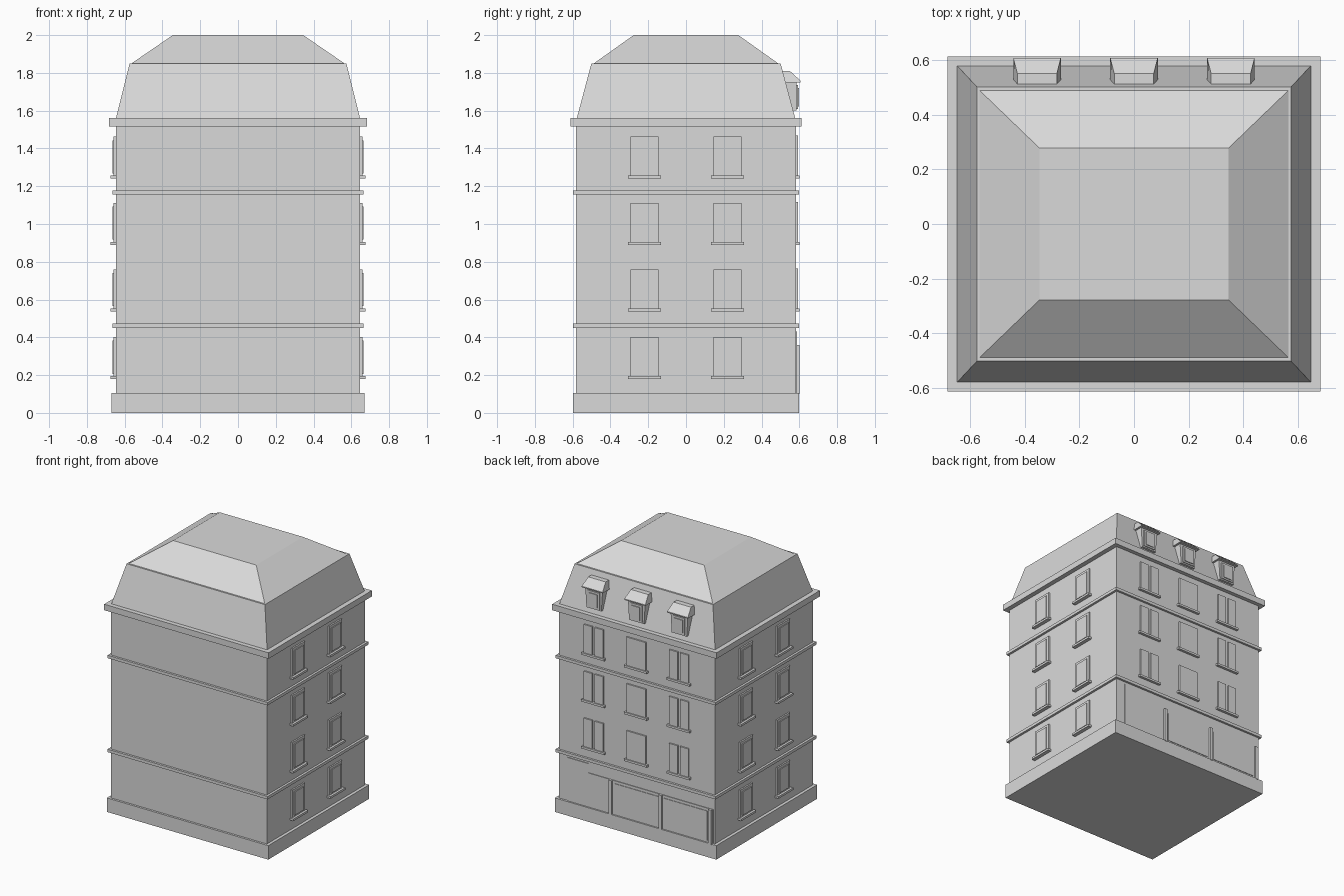
import bpy
import bmesh
from mathutils import Matrix, Vector

if "Cube" in bpy.data.objects:
    bpy.data.objects.remove(bpy.data.objects["Cube"], do_unlink=True)

stone = bpy.data.materials.new("light_grey_stone")
stone.use_nodes = True
GREY = (0.7, 0.7, 0.7, 1)
stone.diffuse_color = GREY
stone.node_tree.nodes["Principled BSDF"].inputs["Base Color"].default_value = GREY

WALL_X, WALL_Y = 0.647, 0.582
SILL_Z = [0.187, 0.545, 0.897, 1.248]


def finish(name, bm):
    bmesh.ops.recalc_face_normals(bm, faces=bm.faces)
    mesh = bpy.data.meshes.new(name)
    bm.to_mesh(mesh)
    bm.free()
    mesh.materials.append(stone)
    obj = bpy.data.objects.new(name, mesh)
    bpy.context.collection.objects.link(obj)
    return obj


def box(name, x, y, z):
    """Box from (low, high) ranges."""
    bm = bmesh.new()
    ranges = (x, y, z)
    centre = Vector([(a + b) / 2 for a, b in ranges])
    size = Vector([abs(b - a) for a, b in ranges])
    bmesh.ops.create_cube(bm, size=1, matrix=Matrix.Translation(centre) @ Matrix.Diagonal(size.to_4d()))
    return finish(name, bm)


def tier(name, bottom, top, z0, z1):
    """Centred block whose top may be smaller than its base."""
    bm = bmesh.new()
    bmesh.ops.create_cube(bm, size=2)
    for v in bm.verts:
        half, z = (top, z1) if v.co.z > 0 else (bottom, z0)
        v.co = (v.co.x * half[0], v.co.y * half[1], z)
    return finish(name, bm)


def prism(name, profile, half_widths, cx):
    """Side profile of (y, z) points, with a half width for each point."""
    bm = bmesh.new()
    left, right = [[bm.verts.new((cx + s * w, y, z)) for (y, z), w in zip(profile, half_widths)]
                   for s in (-1, 1)]
    bm.faces.new(left)
    bm.faces.new(right)
    for i in range(len(profile)):
        j = (i + 1) % len(profile)
        bm.faces.new((left[i], left[j], right[j], right[i]))
    return finish(name, bm)


# Main masses, string courses and cornice
tier("walls", (WALL_X, WALL_Y), (WALL_X, WALL_Y), 0.05, 1.53)
tier("plinth", (0.67, 0.598), (0.67, 0.598), 0, 0.105)
for name, z0, z1 in (("lower_band", 0.45, 0.472), ("upper_band", 1.155, 1.177)):
    tier(name, (0.664, 0.598), (0.664, 0.598), z0, z1)
tier("cornice", (0.682, 0.612), (0.682, 0.612), 1.515, 1.56)

# Two-pitch roof
tier("mansard_roof", (0.646, 0.578), (0.574, 0.501), 1.56, 1.85)
tier("upper_roof", (0.564, 0.488), (0.345, 0.277), 1.85, 2.0)

# Side windows: frame, raised pane and sill
for side, s in (("left", 1), ("right", -1)):
    for sill in SILL_Z:
        for cy in (-0.22, 0.22):
            def side_box(part, half, out, z):
                box(f"{side}_window_{part}", (s * (WALL_X - 0.01), s * out), (cy - half, cy + half), z)
            side_box("frame", 0.075, 0.658, (sill, sill + 0.215))
            side_box("pane", 0.055, 0.664, (sill + 0.02, sill + 0.195))
            side_box("sill", 0.0875, 0.675, (sill - 0.008, sill + 0.008))

# Rear windows: a single leaf in the middle, paired leaves either side
INNER = WALL_Y - 0.01
for sill in SILL_Z[1:]:
    for cx in (-0.354, 0, 0.354):
        box("rear_window_sill", (cx - 0.095, cx + 0.095), (INNER, 0.601), (sill - 0.008, sill + 0.008))
        z = (sill, sill + 0.22)
        if cx == 0:
            box("rear_window_leaf", (cx - 0.08, cx + 0.08), (INNER, 0.593), z)
        else:
            for s in (-1, 1):
                box("rear_window_leaf", (cx + s * 0.01, cx + s * 0.08), (INNER, 0.593), z)

# Shop front and door on the rear ground floor
box("shop_front", (-0.635, 0.4), (INNER, 0.587), (0.1, 0.36))
box("entrance_door", (0.4, 0.575), (INNER, 0.587), (0.1, 0.43))
for cx in (-0.617, -0.205, 0.21):
    box("shop_post", (cx - 0.012, cx + 0.012), (INNER, 0.602), (0.1, 0.36))
for cx in (-0.41, 0):
    box("shop_pane", (cx - 0.18, cx + 0.18), (INNER, 0.591), (0.12, 0.34))

# Dormers
for cx in (-0.354, 0, 0.354):
    prism("dormer_body", [(0.5, 1.6), (0.586, 1.6), (0.586, 1.76), (0.5, 1.76)],
          [0.062, 0.062, 0.072, 0.072], cx)
    prism("dormer_roof", [(0.49, 1.75), (0.607, 1.75), (0.607, 1.758), (0.55, 1.81), (0.49, 1.81)],
          [0.087, 0.087, 0.087, 0.072, 0.072], cx)
    box("dormer_window_frame", (cx - 0.05, cx + 0.05), (0.57, 0.593), (1.61, 1.735))
    box("dormer_window_pane", (cx - 0.035, cx + 0.035), (0.57, 0.599), (1.622, 1.72))
